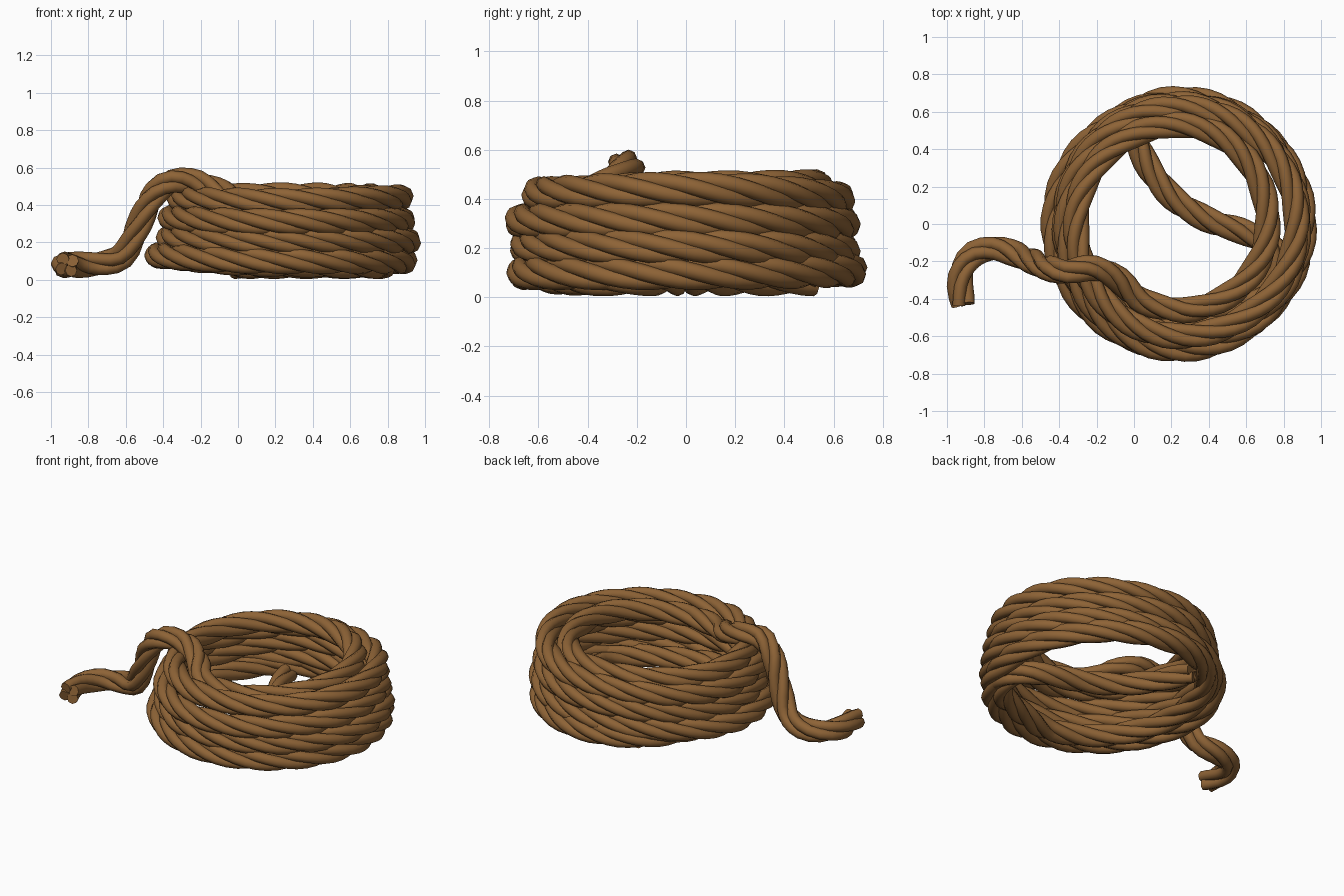
import bpy, bmesh, math
from mathutils import Vector

if "Cube" in bpy.data.objects:
    bpy.data.objects.remove(bpy.data.objects["Cube"])

CENTER_X = 0.24          # middle of the coil
STRANDS, SIDES = 4, 8
OFFSET, STRAND_R = 0.037, 0.034
PITCH, STEP = 0.85, 0.045

# Short inner tail lying on the ground, bending into the first lap
start_tail = [(-.02, .52, .075), (.03, .40, .075), (.10, .27, .075), (.22, .13, .075),
              (.40, .02, .075), (.58, -.04, .075), (.73, -.12, .075), (.78, -.25, .075),
              (.70, -.38, .075), (.53, -.47, .078)]

# Laps: (radius, height) at front, left, back, right, front ...
laps = [(.56, .085), (.56, .12), (.67, .11), (.65, .10),
        (.66, .10), (.67, .13), (.64, .19), (.67, .205),
        (.65, .205), (.61, .22), (.64, .30), (.64, .315),
        (.67, .31), (.60, .33), (.62, .40), (.63, .44),
        (.60, .42), (.55, .43), (.53, .45), (.475, .445), (.46, .41)]

# Free end climbing over the rim and dropping to the ground
end_tail = [(.04, -.41, .415), (-.09, -.29, .47), (-.22, -.235, .52), (-.36, -.255, .525),
            (-.46, -.235, .44), (-.54, -.20, .27), (-.62, -.165, .125), (-.75, -.13, .085),
            (-.87, -.17, .08), (-.93, -.29, .08), (-.91, -.46, .08)]


def coil_points():
    pts = []
    n = 6
    for i in range(len(laps) - 1):
        for k in range(n):
            t = k / n
            s = t * t * (3 - 2 * t)
            r = laps[i][0] * (1 - s) + laps[i + 1][0] * s
            z = laps[i][1] * (1 - s) + laps[i + 1][1] * s
            a = -math.pi / 2 * (1 + i + t)
            pts.append((CENTER_X + r * math.cos(a), r * math.sin(a), z))
    pts.append((CENTER_X, -laps[-1][0], laps[-1][1]))
    return pts


def smooth_path(points):
    """Catmull-Rom through the points, resampled to even steps."""
    p = [Vector(q) for q in points]
    p = [2 * p[0] - p[1]] + p + [2 * p[-1] - p[-2]]
    dense = []
    for i in range(1, len(p) - 2):
        a, b, c, d = p[i - 1:i + 3]
        for k in range(12):
            t = k / 12
            dense.append(0.5 * (2 * b + (c - a) * t + (2 * a - 5 * b + 4 * c - d) * t ** 2
                                + (3 * b - a - 3 * c + d) * t ** 3))
    dense.append(p[-2])
    out, travelled = [dense[0]], 0.0
    for u, v in zip(dense, dense[1:]):
        travelled += (v - u).length
        if travelled >= STEP:
            out.append(v)
            travelled = 0.0
    return out


def tangents(path):
    last = len(path) - 1
    return [(path[min(i + 1, last)] - path[max(i - 1, 0)]).normalized() for i in range(last + 1)]


path = smooth_path(start_tail + coil_points() + end_tail)
tans = tangents(path)
lengths = [0.0]
for u, v in zip(path, path[1:]):
    lengths.append(lengths[-1] + (v - u).length)


def strand_line(index):
    """Helix of one strand around the rope's centre line."""
    line = []
    for c, t, s in zip(path, tans, lengths):
        side = Vector((0, 0, 1)).cross(t).normalized()
        up = t.cross(side)
        a = 2 * math.pi * (s / PITCH + index / STRANDS)
        line.append(c + OFFSET * (math.cos(a) * side + math.sin(a) * up))
    return line


# Twisted rope: sweep a round section along every strand
bm = bmesh.new()
for n in range(STRANDS):
    line = strand_line(n)
    rings = []
    for c, t in zip(line, tangents(line)):
        side = Vector((0, 0, 1)).cross(t).normalized()
        up = t.cross(side)
        rings.append([bm.verts.new(c + STRAND_R * (math.cos(a) * side + math.sin(a) * up))
                      for a in (2 * math.pi * k / SIDES for k in range(SIDES))])
    for r0, r1 in zip(rings, rings[1:]):
        for k in range(SIDES):
            j = (k + 1) % SIDES
            bm.faces.new((r0[k], r0[j], r1[j], r1[k]))
    bm.faces.new(rings[0][::-1])
    bm.faces.new(rings[-1])
bmesh.ops.recalc_face_normals(bm, faces=bm.faces[:])
mesh = bpy.data.meshes.new("rope_coil")
bm.to_mesh(mesh)
bm.free()

rope = bpy.data.objects.new("rope_coil", mesh)
bpy.context.collection.objects.link(rope)
brown = bpy.data.materials.new("rope_brown")
brown.diffuse_color = (0.27, 0.125, 0.037, 1)
brown.use_nodes = True
brown.node_tree.nodes["Principled BSDF"].inputs["Base Color"].default_value = brown.diffuse_color
mesh.materials.append(brown)

bpy.context.view_layer.objects.active = rope
rope.select_set(True)
bpy.ops.object.shade_smooth_by_angle(angle=math.radians(50))
